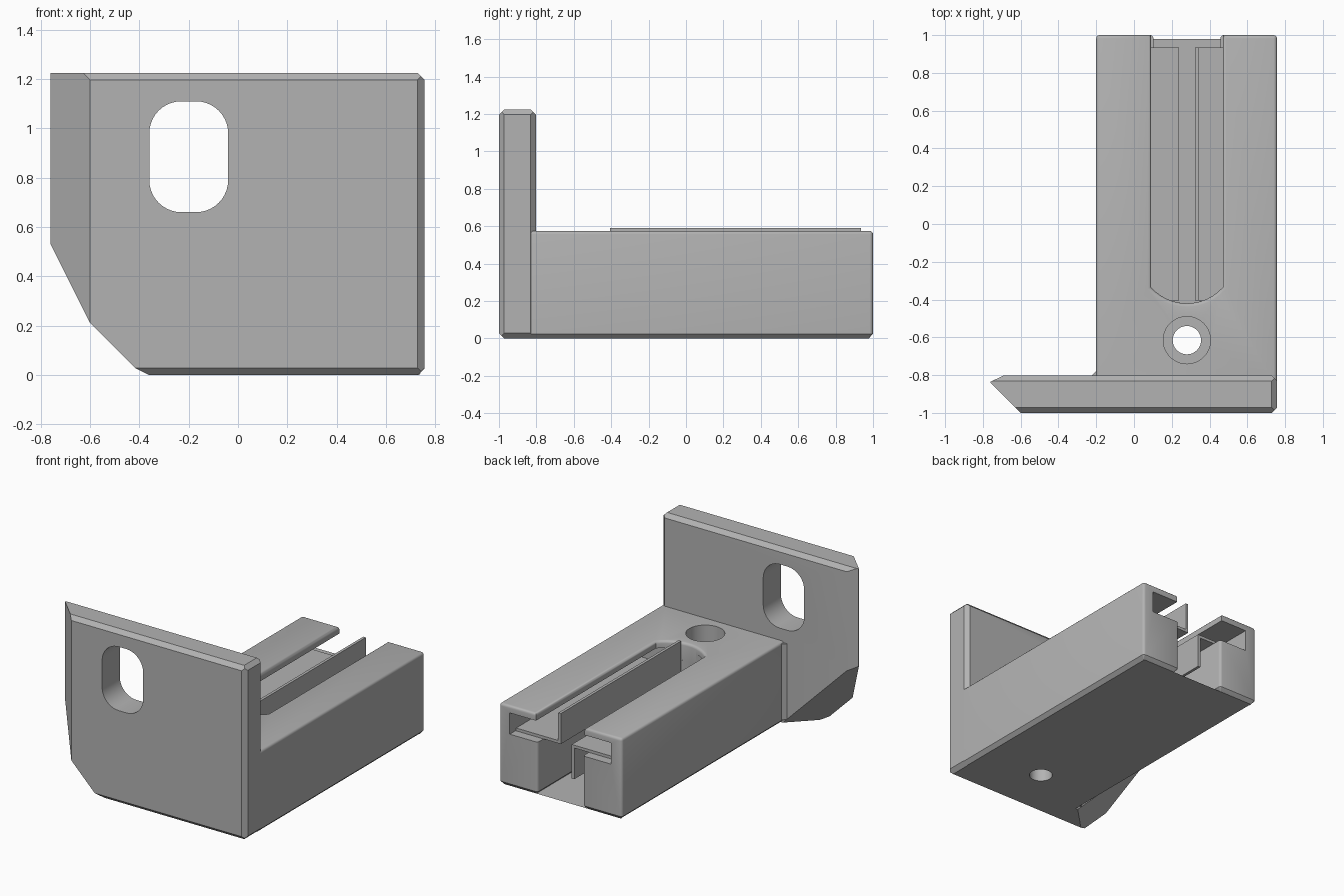
import bpy, bmesh, math
from mathutils import Vector

if "Cube" in bpy.data.objects:
    bpy.data.objects.remove(bpy.data.objects["Cube"], do_unlink=True)

grey = bpy.data.materials.new("plain grey")
grey.use_nodes = True
colour = (0.45, 0.45, 0.45, 1)
grey.diffuse_color = colour
grey.node_tree.nodes["Principled BSDF"].inputs["Base Color"].default_value = colour


def add_object(name, bm):
    bmesh.ops.recalc_face_normals(bm, faces=bm.faces)
    mesh = bpy.data.meshes.new(name)
    bm.to_mesh(mesh)
    bm.free()
    mesh.materials.append(grey)
    obj = bpy.data.objects.new(name, mesh)
    bpy.context.collection.objects.link(obj)
    return obj


def box_mesh(low, high):
    bm = bmesh.new()
    bmesh.ops.create_cube(bm, size=1)
    low, high = Vector(low), Vector(high)
    for v in bm.verts:
        v.co = (low + high) / 2 + v.co * (high - low)
    return bm


def box(name, low, high):
    return add_object(name, box_mesh(low, high))


def prism(name, outline, low, high, axis="z"):
    """Extrude an outline along z, or an x-z outline along y."""
    place = (lambda a, b, h: (a, b, h)) if axis == "z" else (lambda a, b, h: (a, h, b))
    bm = bmesh.new()
    face = bm.faces.new([bm.verts.new(place(a, b, low)) for a, b in outline])
    grown = bmesh.ops.extrude_face_region(bm, geom=[face])["geom"]
    shift = Vector(place(0, 0, high - low))
    for v in grown:
        if isinstance(v, bmesh.types.BMVert):
            v.co += shift
    return add_object(name, bm)


def arc(cx, cy, r, start, end, steps):
    angles = [start + (end - start) * i / steps for i in range(steps + 1)]
    return [(cx + r * math.cos(a), cy + r * math.sin(a)) for a in angles]


def cut(obj, cutters):
    for cutter in cutters:
        mod = obj.modifiers.new("cut", "BOOLEAN")
        mod.operation = "DIFFERENCE"
        mod.solver = "EXACT"
        mod.object = cutter
        bpy.context.view_layer.objects.active = obj
        bpy.ops.object.modifier_apply(modifier=mod.name)
        bpy.data.objects.remove(cutter, do_unlink=True)


def smooth(obj):
    bpy.ops.object.select_all(action="DESELECT")
    obj.select_set(True)
    bpy.context.view_layer.objects.active = obj
    bpy.ops.object.shade_smooth_by_angle(angle=math.radians(32))


# Upright plate: a block trimmed by chamfer planes
RIGHT, BACK, TOP = 0.757, -0.803, 1.225
bm = box_mesh((-0.76, -1, 0), (RIGHT, BACK, TOP))
c = 0.028
trims = [
    ((-0.6, -1, 0), (-1, -1, 0)),
    ((-0.76, -0.835, 0), (-0.42, 0.9, 0)),
    ((-0.6, -1, 0.21), (-1, 1, -1)),
    ((0, -1, TOP - c), (0, -1, 1)),
    ((0, BACK, TOP - c), (0, 1, 1)),
    ((0, -1, c), (0, -1, -1)),
    ((RIGHT - c, -1, 0), (1, -1, 0)),
    ((RIGHT - c, BACK, 0), (1, 1, 0)),
    ((RIGHT, 0, TOP - c), (1, 0, 1)),
    ((RIGHT, 0, c), (1, 0, -1)),
]
for point, normal in trims:
    geom = bm.verts[:] + bm.edges[:] + bm.faces[:]
    bmesh.ops.bisect_plane(bm, geom=geom, plane_co=point, plane_no=normal, clear_outer=True)
    bmesh.ops.holes_fill(bm, edges=[e for e in bm.edges if e.is_boundary])
plate = add_object("upright_plate", bm)

# Rounded window in the plate
r, quarter = 0.13, math.pi / 2
window = []
for i, (x, z) in enumerate([(-0.17, 0.98), (-0.23, 0.98), (-0.23, 0.79), (-0.17, 0.79)]):
    window += arc(x, z, r, i * quarter, (i + 1) * quarter, 10)
cut(plate, [prism("window_cutter", window, -1.2, -0.6, "y")])
smooth(plate)

# Arm with a T-shaped channel open at the back
MID, ARM_TOP, START = 0.28, 0.575, -0.83
FLOOR, CEILING = 0.375, 0.525
arm = box("arm", (-0.2, START, 0), (RIGHT, 1, ARM_TOP))


def slot_outline(half):
    """Straight slot with a shallow round front end."""
    radius = 0.255
    spread = math.asin(half / radius)
    front = arc(MID, -0.165, radius, -quarter - spread, -quarter + spread, 12)
    return front + [(MID + half, 1.2), (MID - half, 1.2)]


cut(arm, [
    prism("lower_slot_cutter", slot_outline(0.177), -0.1, 0.45),
    prism("upper_slot_cutter", slot_outline(0.19), 0.45, 0.7),
    box("channel_cutter", (MID - 0.395, -0.41, FLOOR), (MID + 0.395, 1.2, CEILING)),
])

# Rounded upper and upright edges, then chamfered lower edges
bm = bmesh.new()
bm.from_mesh(arm.data)
bmesh.ops.remove_doubles(bm, verts=bm.verts, dist=0.0005)


def outer_edges(test):
    return [e for e in bm.edges
            if e.is_manifold and e.is_convex and e.calc_face_angle(0) > 0.6
            and min(v.co.y for v in e.verts) > START - 1
            and max(v.co.y for v in e.verts) > START + 0.01
            and test(e)]


def is_low(e):
    return all(v.co.z < 0.001 for v in e.verts)


def is_round(e):
    on_top = all(v.co.z > ARM_TOP - 0.001 for v in e.verts)
    upright = abs(e.verts[0].co.z - e.verts[1].co.z) > 0.1
    at_back = all(v.co.y > 0.99 for v in e.verts)
    return on_top or (upright and at_back)


for test, width, segments in ((is_round, 0.018, 3), (is_low, 0.025, 1)):
    bmesh.ops.bevel(bm, geom=outer_edges(test), offset=width, segments=segments,
                    profile=0.5, affect="EDGES", clamp_overlap=False)
bm.to_mesh(arm.data)
bm.free()

# Stepped screw hole
HOLE_Y = -0.615
cut(arm, [
    prism("screw_hole_cutter", arc(MID, HOLE_Y, 0.075, 0, math.tau * 47 / 48, 47), -0.1, 0.7),
    prism("screw_head_cutter", arc(MID, HOLE_Y, 0.125, 0, math.tau * 47 / 48, 47), 0.28, 0.7),
])
smooth(arm)

# Small corner fillet between arm and plate
prism("corner_fillet", [(-0.225, -0.81), (-0.225, BACK), (-0.198, -0.776), (-0.19, -0.81)],
      0.03, ARM_TOP - 0.01)

# Two thin angle strips lying in the channel, one turned up and one turned down
Y0, Y1, T = -0.405, 0.935, 0.02
box("left_strip_shelf", (0.325, Y0, FLOOR), (MID + 0.39, Y1, FLOOR + T))
box("left_strip_wall", (0.322, Y0, FLOOR), (0.342, Y1, 0.59))
box("right_strip_shelf", (MID - 0.39, Y0, FLOOR), (0.235, Y1, FLOOR + T))
box("right_strip_wall", (0.217, Y0, 0.155), (0.237, Y1, FLOOR + T))
